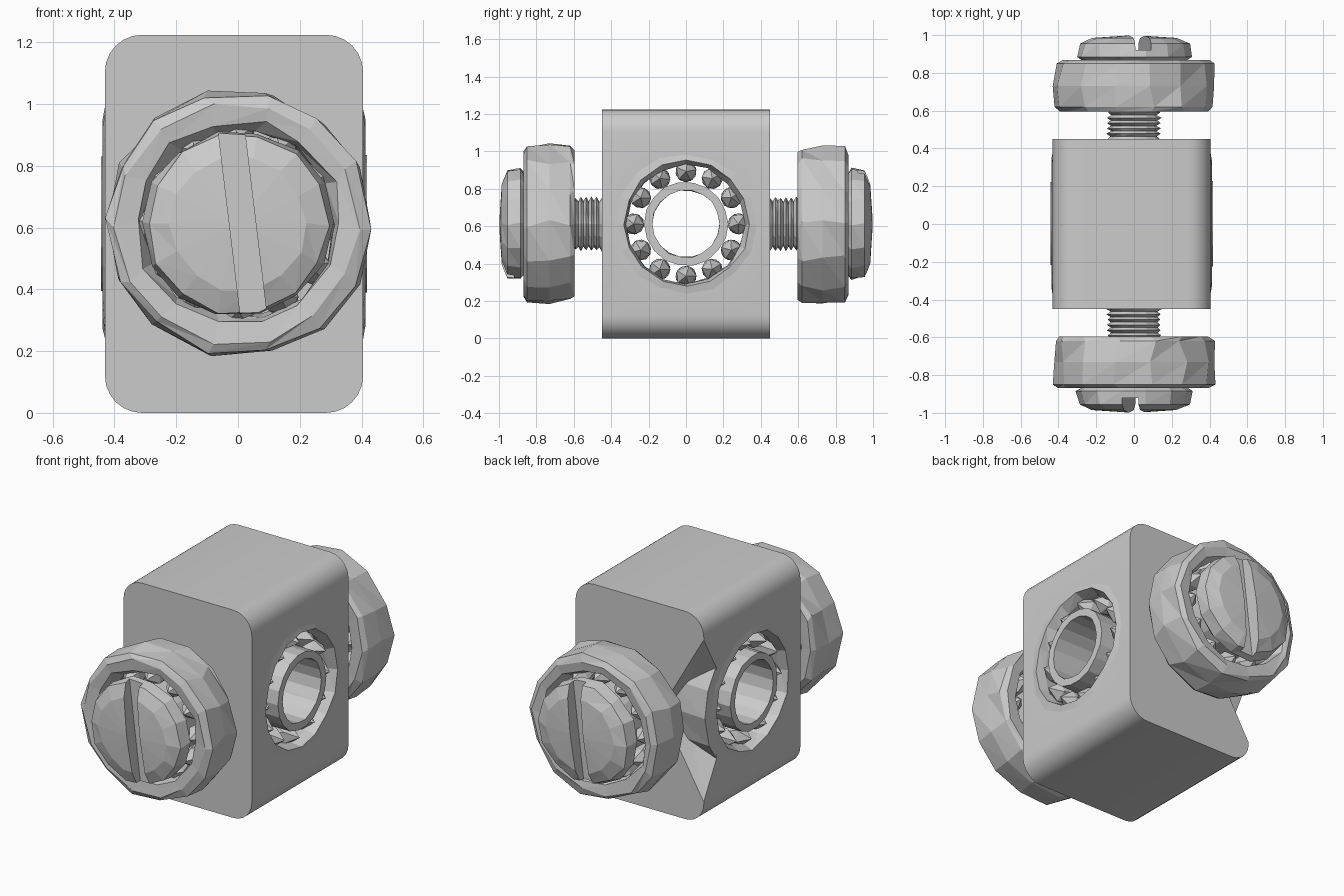
import bpy, bmesh, math, random
from mathutils import Vector, Matrix

if "Cube" in bpy.data.objects:
    bpy.data.objects.remove(bpy.data.objects["Cube"])

random.seed(4)
CX, CZ = -0.013, 0.612          # block centre in x and z


def finish(name, bm, smooth=False):
    bmesh.ops.remove_doubles(bm, verts=bm.verts, dist=1e-4)
    bmesh.ops.recalc_face_normals(bm, faces=bm.faces)
    me = bpy.data.meshes.new(name)
    bm.to_mesh(me)
    bm.free()
    ob = bpy.data.objects.new(name, me)
    bpy.context.collection.objects.link(ob)
    if smooth:
        bpy.ops.object.select_all(action='DESELECT')
        ob.select_set(True)
        bpy.context.view_layer.objects.active = ob
        bpy.ops.object.shade_smooth_by_angle(angle=math.radians(30))
    return ob


def frame(direction, origin):
    # local z runs along the given direction
    rot = Vector(direction).to_track_quat('Z', 'Y').to_matrix().to_4x4()
    return Matrix.Translation(origin) @ rot


def lathe(name, profile, segs, mat, jitter=0.0, closed=True):
    bm = bmesh.new()
    rings = []
    for r, t in profile:
        ring = []
        for i in range(segs):
            a = 2 * math.pi * (i + random.uniform(-1, 1) * jitter * 8) / segs
            rr = r + random.uniform(-1, 1) * jitter if r > 0 else 0
            ring.append(bm.verts.new(mat @ Vector((rr * math.cos(a), rr * math.sin(a), t))))
        rings.append(ring)
    n = len(rings)
    for k in range(n if closed else n - 1):
        a, b = rings[k], rings[(k + 1) % n]
        for i in range(segs):
            j = (i + 1) % segs
            bm.faces.new((a[i], a[j], b[j]))
            bm.faces.new((a[i], b[j], b[i]))
    return finish(name, bm)


def cut(ob, cutter):
    cutter.hide_render = True
    m = ob.modifiers.new("cut", 'BOOLEAN')
    m.operation = 'DIFFERENCE'
    m.solver = 'EXACT'
    m.object = cutter
    bpy.context.view_layer.objects.active = ob
    bpy.ops.object.modifier_apply(modifier=m.name)
    bpy.data.objects.remove(cutter)


def rollers(name, mat, t0, t1, count=12):
    bm = bmesh.new()
    for i in range(count):
        a = 2 * math.pi * i / count
        loc = Matrix.Translation((0.28 * math.cos(a), 0.28 * math.sin(a), (t0 + t1) / 2))
        spin = Matrix.Rotation(random.uniform(0, 3), 4, 'Z')
        size = Matrix.Diagonal((1, 1, (t1 - t0) / 0.13, 1))
        bmesh.ops.create_icosphere(bm, subdivisions=1, radius=0.063, matrix=mat @ loc @ size @ spin)
    return finish(name, bm)


# block: rounded profile along y
bm = bmesh.new()
W, H, R, S = 0.418, 0.612, 0.12, 6
prof = []
for q, (sx, sz) in enumerate([(1, 1), (-1, 1), (-1, -1), (1, -1)]):
    for k in range(S + 1):
        a = math.pi / 2 * (q + k / S)
        prof.append((CX + sx * (W - R) + R * math.cos(a), CZ + sz * (H - R) + R * math.sin(a)))
face = bm.faces.new([bm.verts.new((x, -0.45, z)) for x, z in prof])
ext = bmesh.ops.extrude_face_region(bm, geom=[face])
bmesh.ops.translate(bm, vec=(0, 0.9, 0), verts=[v for v in ext['geom'] if isinstance(v, bmesh.types.BMVert)])
block = finish("block", bm)

# side bore and the broken-in rear left corner
side = frame((1, 0, 0), (CX, 0, CZ))
bore = lathe("bore_cutter", [(0, -0.6), (0.35, -0.6), (0.35, 0.6), (0, 0.6)], 20, side, closed=False)
cut(block, bore)
bm = bmesh.new()
for p in [(-0.435, 0.455, 1.10), (-0.435, 0.455, 0.12), (-0.22, 0.34, 0.61),
          (-0.435, 0.33, 0.88), (-0.435, 0.33, 0.34), (-0.15, 0.455, 0.61),
          (-0.6, 0.6, 1.10), (-0.6, 0.6, 0.12)]:
    bm.verts.new(p)
bmesh.ops.convex_hull(bm, input=bm.verts)
cut(block, finish("dent_cutter", bm))
bpy.ops.object.select_all(action='DESELECT')
block.select_set(True)
bpy.context.view_layer.objects.active = block
bpy.ops.object.shade_smooth_by_angle(angle=math.radians(25))

# bearing set in the block
for d, label in ((1, "right"), (-1, "left")):
    f = frame((d, 0, 0), (CX, 0, CZ))
    lathe(label + "_outer_race", [(0.335, 0.15), (0.42, 0.15), (0.43, 0.415),
                                  (0.38, 0.417), (0.335, 0.425), (0.315, 0.37)], 16, f, 0.008)
    rollers(label + "_rollers", f, 0.16, 0.42)
lathe("inner_race", [(0.18, -0.43), (0.22, -0.43), (0.225, 0.43), (0.18, 0.43)], 18, side, 0.003)

# end wheels on screws
for d, label in ((-1, "front"), (1, "back")):
    f = frame((0, d, 0), (0, 0, CZ))
    lathe(label + "_wheel_rim", [(0.33, 0.60), (0.40, 0.595), (0.42, 0.62), (0.43, 0.73),
                                 (0.42, 0.85), (0.39, 0.868), (0.335, 0.86), (0.31, 0.80),
                                 (0.31, 0.67)], 14, f, 0.014)
    rollers(label + "_wheel_rollers", f, 0.61, 0.86)
    lathe(label + "_wheel_hub", [(0.13, 0.60), (0.22, 0.60), (0.22, 0.865), (0.13, 0.865)], 16, f, 0.003)
    # threaded rod
    thread = [(0, 0.38)]
    for k in range(17):
        thread += [(0.122, 0.38 + k * 0.028), (0.142, 0.394 + k * 0.028)]
    thread.append((0, 0.86))
    lathe(label + "_screw", thread, 12, f, 0.005, closed=False)
    # slotted head
    head = lathe(label + "_screw_head", [(0, 0.86), (0.27, 0.86), (0.305, 0.885), (0.29, 0.955),
                                         (0.22, 0.985), (0, 1.0)], 14, f, 0.008, closed=False)
    bm = bmesh.new()
    m = (Matrix.Translation((0.015, d * 1.02, CZ)) @ Matrix.Rotation(0.12 * d, 4, 'Y')
         @ Matrix.Diagonal((0.085, 0.2, 0.8, 1)))
    bmesh.ops.create_cube(bm, size=1, matrix=m)
    cut(head, finish("slot_cutter", bm))
